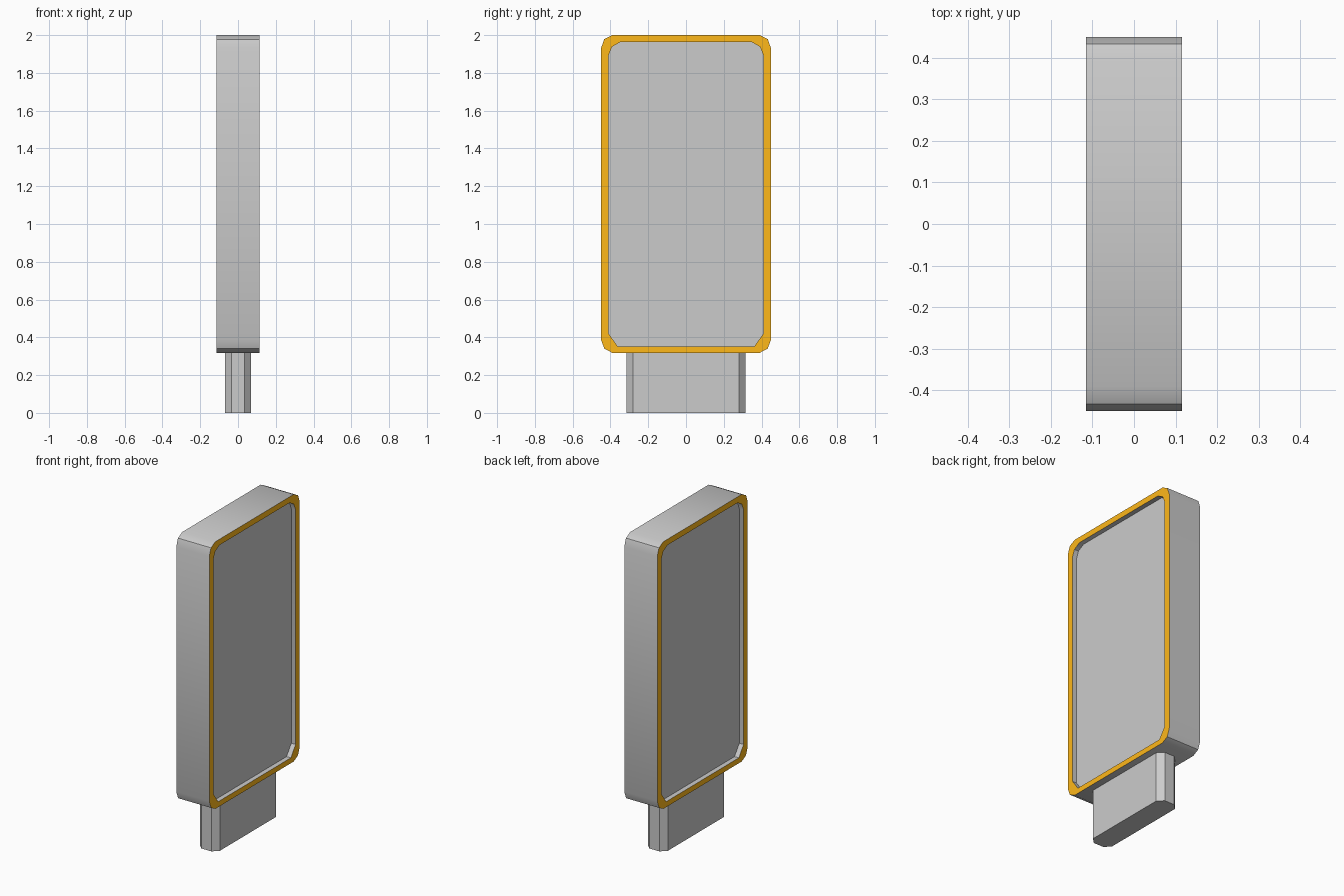
import bpy, bmesh, math

if "Cube" in bpy.data.objects:
    bpy.data.objects.remove(bpy.data.objects["Cube"])


def material(name, color):
    m = bpy.data.materials.new(name)
    m.diffuse_color = color
    m.use_nodes = True
    m.node_tree.nodes["Principled BSDF"].inputs["Base Color"].default_value = m.diffuse_color
    return m


def make_object(name, bm):
    bmesh.ops.recalc_face_normals(bm, faces=bm.faces)
    me = bpy.data.meshes.new(name)
    bm.to_mesh(me)
    bm.free()
    ob = bpy.data.objects.new(name, me)
    bpy.context.collection.objects.link(ob)
    return ob


def mirrored(half):
    """Closed loop from its +y half, listed bottom to top."""
    return half + [(-y, z) for y, z in reversed(half)]


def bridge(bm, a, b, mat=0):
    n = len(a)
    for i in range(n):
        j = (i + 1) % n
        bm.faces.new((a[i], a[j], b[j], b[i])).material_index = mat


# Outlines of the housing and of the recessed panel (y, z)
outer = mirrored([(0.39, 0.318), (0.432, 0.34), (0.45, 0.388),
                  (0.45, 1.93), (0.433, 1.978), (0.39, 2.0)])
inner = mirrored([(0.362, 0.352), (0.385, 0.385), (0.409, 0.418),
                  (0.409, 1.895), (0.392, 1.938), (0.348, 1.963)])
HALF, DEPTH = 0.115, 0.03

# Housing: outer wall, coloured rim and recessed panel on both sides
bm = bmesh.new()
sides = []
for s in (1, -1):
    edge = [bm.verts.new((s * HALF, y, z)) for y, z in outer]
    lip = [bm.verts.new((s * HALF, y, z)) for y, z in inner]
    floor = [bm.verts.new((s * (HALF - DEPTH), y, z)) for y, z in inner]
    bridge(bm, edge, lip, 1)
    bridge(bm, lip, floor)
    bm.faces.new(floor)
    sides.append(edge)
bridge(bm, *sides)
housing = make_object("sign_housing", bm)
housing.data.materials.append(material("grey", (0.8, 0.8, 0.8, 1)))
housing.data.materials.append(material("amber_rim", (1.0, 0.48, 0.01, 1)))

# Smooth rounded wall with sharp borders
bpy.context.view_layer.objects.active = housing
housing.select_set(True)
bpy.ops.object.shade_smooth_by_angle(angle=math.radians(30))

# Foot: chamfered block under the housing
bm = bmesh.new()
x, y, c = 0.07, 0.315, 0.035
quarter = [(x, y - c), (x - c, y)]
plan = quarter + [(-px, py) for px, py in reversed(quarter)]
plan += [(-px, -py) for px, py in plan]
low = [bm.verts.new((px, py, 0)) for px, py in plan]
high = [bm.verts.new((px, py, 0.318)) for px, py in plan]
bridge(bm, low, high)
bm.faces.new(low)
bm.faces.new(high)
make_object("foot", bm)
